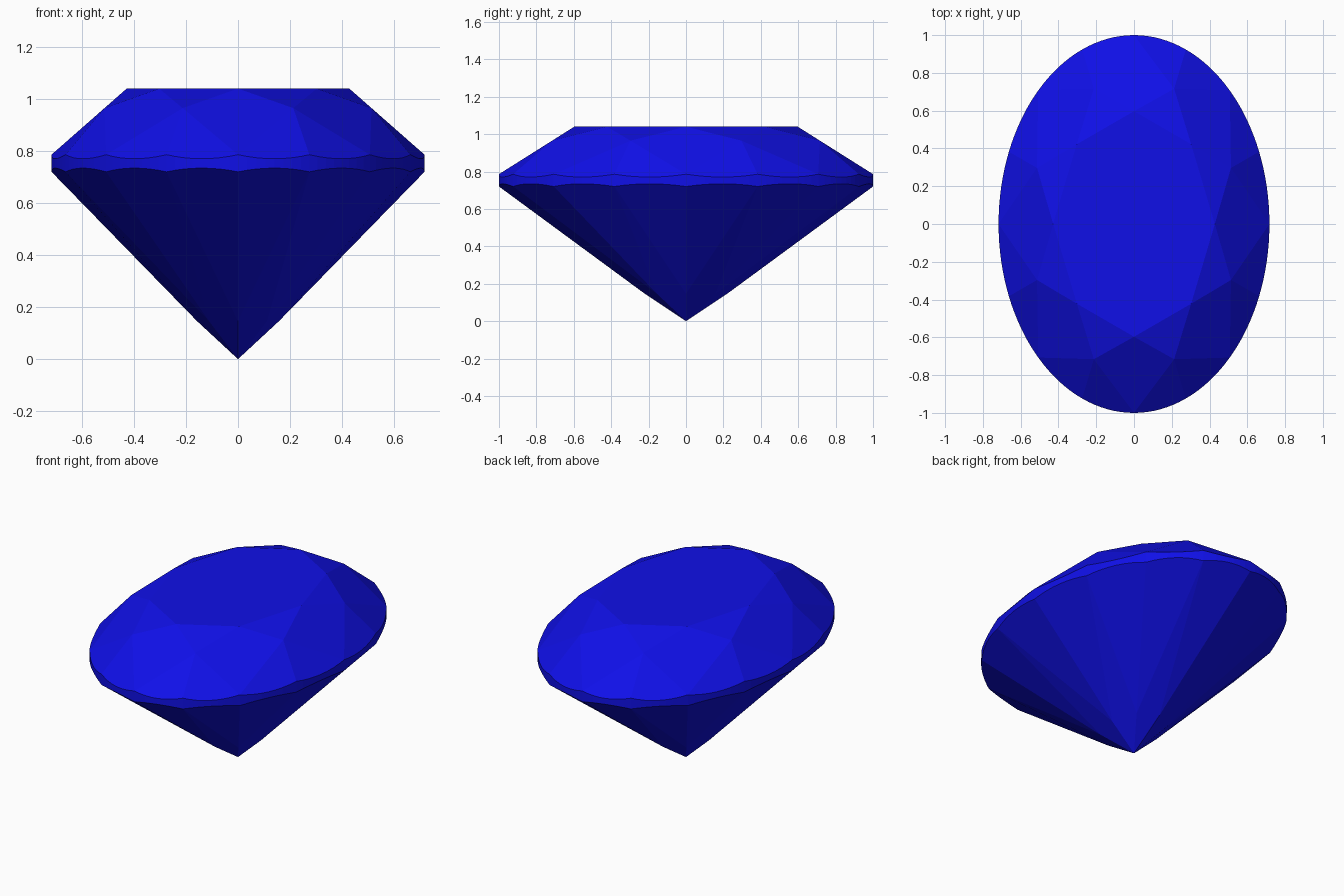
import bpy, bmesh
from math import cos, sin, pi

if "Cube" in bpy.data.objects:
    bpy.data.objects.remove(bpy.data.objects["Cube"])

SX = 0.717            # oval width relative to length
N = 128               # girdle segments
TABLE_R, TABLE_Z = 0.597, 1.04
STAR_R = 0.775
TOP_Z, LOW_Z = 0.786, 0.72
PAV_R = 0.22
STEP = pi / 8         # 22.5 degrees

# facet heights derived from the bezel and pavilion main planes
bezel = (TABLE_Z - TOP_Z) / (1 - TABLE_R)
star_z = TABLE_Z - bezel * (STAR_R * cos(STEP) - TABLE_R)
pav_z = LOW_Z * PAV_R * cos(STEP)
half = STEP / 2
up_slope = (star_z - TOP_Z) / (cos(half) * (1 - STAR_R))
low_slope = (LOW_Z - pav_z) / (cos(half) * (1 - PAV_R))

bm = bmesh.new()


def point(r, a, z):
    bm.verts.new((SX * r * cos(a), r * sin(a), z))


# table corners, star tips, pavilion tips
for k in range(8):
    a = 2 * k * STEP
    point(TABLE_R, a, TABLE_Z)
    point(STAR_R, a + STEP, star_z)
    point(PAV_R, a, pav_z)

# scalloped girdle, 16 waves top and bottom
for i in range(N):
    a = 2 * pi * i / N
    bulge = cos(a % STEP - half) - cos(half)
    point(1, a, TOP_Z - up_slope * bulge)
    point(1, a, LOW_Z + low_slope * bulge)

# culet
point(0, 0, 0)

# facets
bmesh.ops.convex_hull(bm, input=bm.verts[:])
bmesh.ops.dissolve_limit(bm, angle_limit=0.008, verts=bm.verts[:], edges=bm.edges[:])
bmesh.ops.recalc_face_normals(bm, faces=bm.faces[:])

mesh = bpy.data.meshes.new("oval_gem")
bm.to_mesh(mesh)
bm.free()
gem = bpy.data.objects.new("oval_gem", mesh)
bpy.context.collection.objects.link(gem)

# deep blue
mat = bpy.data.materials.new("blue_gem")
mat.diffuse_color = (0.005, 0.005, 0.8, 1)
mat.use_nodes = True
mat.node_tree.nodes["Principled BSDF"].inputs["Base Color"].default_value = mat.diffuse_color
mesh.materials.append(mat)
